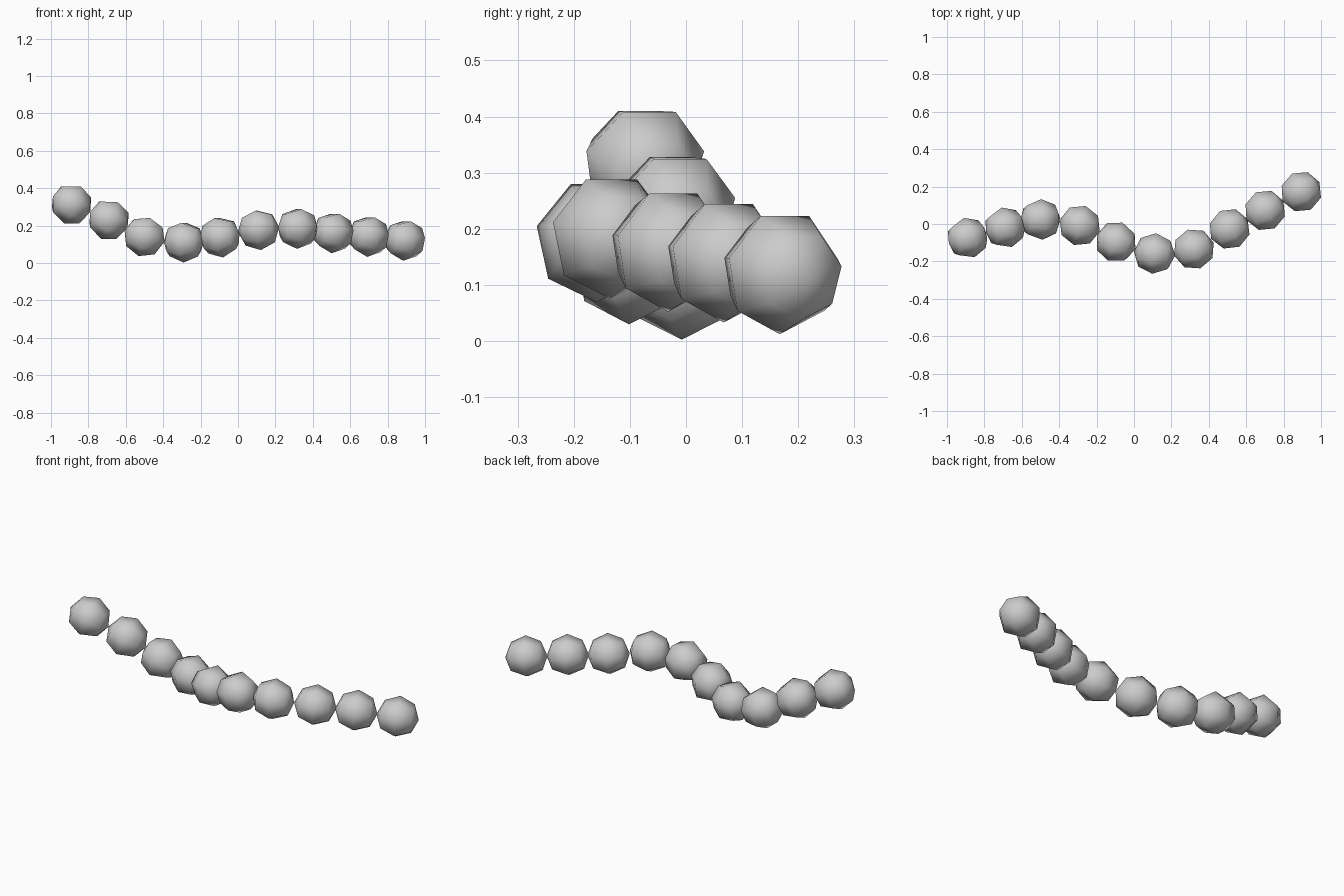
import bpy, bmesh
from mathutils import Vector, Matrix

if "Cube" in bpy.data.objects:
    bpy.data.objects.remove(bpy.data.objects["Cube"])

RADIUS = 0.1115
# Bead centres along the strand, left to right
path = [Vector(p) for p in (
    (-0.89, -0.075, 0.315), (-0.69, -0.02, 0.232), (-0.50, 0.024, 0.144),
    (-0.29, -0.008, 0.114), (-0.096, -0.096, 0.140), (0.11, -0.158, 0.180),
    (0.32, -0.134, 0.187), (0.51, -0.027, 0.163), (0.70, 0.072, 0.144),
    (0.893, 0.172, 0.123))]

# Lay the sphere's poles along X with one corner pointing down
LAY_DOWN = Matrix(((0, 0, 1), (-1, 0, 0), (0, -1, 0)))


def bead_mesh():
    """Low-poly seven-sided bead, smooth shaded."""
    bm = bmesh.new()
    bmesh.ops.create_uvsphere(bm, u_segments=7, v_segments=4, radius=RADIUS)
    bmesh.ops.transform(bm, matrix=LAY_DOWN.to_4x4(), verts=bm.verts)
    for f in bm.faces:
        f.smooth = True
    mesh = bpy.data.meshes.new("bead")
    bm.to_mesh(mesh)
    bm.free()
    return mesh


mesh = bead_mesh()

# String the beads, each turned along the strand
for i, centre in enumerate(path):
    ahead = path[min(i + 1, len(path) - 1)]
    behind = path[max(i - 1, 0)]
    turn = (ahead - behind).to_track_quat('X', 'Z')
    bead = bpy.data.objects.new(f"bead_{i + 1}", mesh)
    bead.matrix_world = Matrix.Translation(centre) @ turn.to_matrix().to_4x4()
    bpy.context.collection.objects.link(bead)
